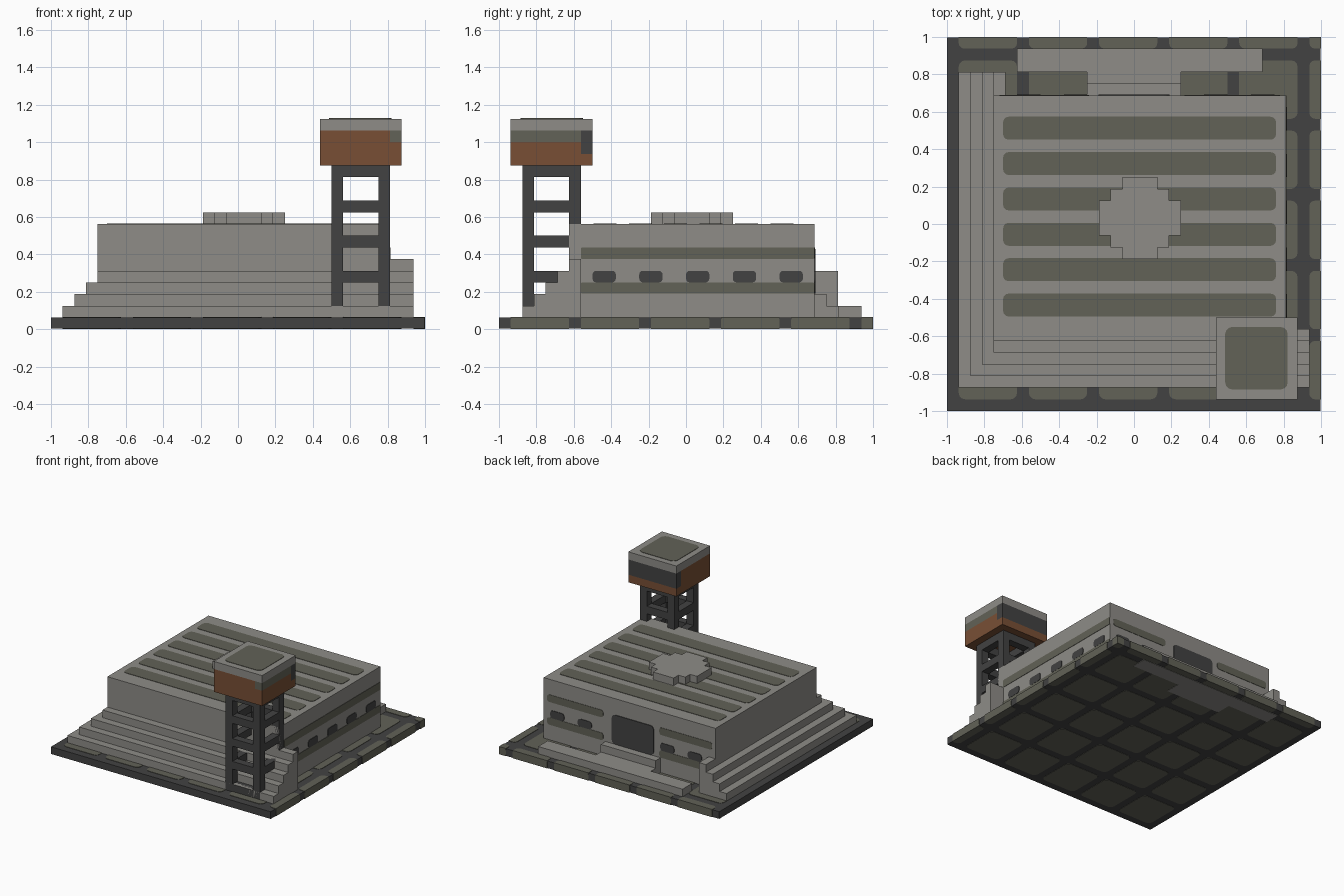
import bpy, bmesh, math

if "Cube" in bpy.data.objects:
    bpy.data.objects.remove(bpy.data.objects["Cube"], do_unlink=True)


def material(name, rgb):
    lin = [((c / 255 + 0.055) / 1.055) ** 2.4 for c in rgb] + [1]
    m = bpy.data.materials.new(name)
    m.use_nodes = True
    m.diffuse_color = lin
    m.node_tree.nodes["Principled BSDF"].inputs["Base Color"].default_value = lin
    return m


STONE = material("stone grey", (142, 140, 135))
MOSS = material("moss green grey", (98, 98, 87))
DARK = material("dark grey", (66, 66, 66))
BROWN = material("rust brown", (120, 79, 53))
U = 0.0625   # building module
T = 0.003    # half thickness of inlaid plates


def finish(name, bm, mat):
    bmesh.ops.recalc_face_normals(bm, faces=bm.faces)
    me = bpy.data.meshes.new(name)
    bm.to_mesh(me)
    bm.free()
    me.materials.append(mat)
    ob = bpy.data.objects.new(name, me)
    bpy.context.collection.objects.link(ob)
    return ob


def boxes(name, mat, *spans):
    """One object from boxes given as (x0, x1, y0, y1, z0, z1)."""
    bm = bmesh.new()
    for x0, x1, y0, y1, z0, z1 in spans:
        for v in bmesh.ops.create_cube(bm, size=1)["verts"]:
            v.co = (x0 if v.co.x < 0 else x1, y0 if v.co.y < 0 else y1,
                    z0 if v.co.z < 0 else z1)
    return finish(name, bm, mat)


def plates(name, mat, axis, pos, rects, r=0.025):
    """Thin rounded plates across an axis; corners on the site edge stay square."""
    bm = bmesh.new()
    for u0, u1, v0, v1 in rects:
        pts = []
        for k, (u, v, su, sv) in enumerate([(u1, v1, -1, -1), (u0, v1, 1, -1),
                                            (u0, v0, 1, 1), (u1, v0, -1, 1)]):
            rad = 0 if max(u, v) > 0.99 else min(r, (u1 - u0) / 2.1, (v1 - v0) / 2.1)
            for i in range(4 if rad else 1):
                a = math.pi / 2 * (k + i / 3)
                pts.append((u + rad * (su + math.cos(a)), v + rad * (sv + math.sin(a))))
        loops = []
        for d in (pos - T, pos + T):
            co = {"x": lambda u, v: (d, u, v), "y": lambda u, v: (u, d, v),
                  "z": lambda u, v: (u, v, d)}[axis]
            loops.append([bm.verts.new(co(u, v)) for u, v in pts])
        bm.faces.new(loops[0])
        bm.faces.new(loops[1])
        n = len(pts)
        for i in range(n):
            j = (i + 1) % n
            bm.faces.new((loops[0][i], loops[0][j], loops[1][j], loops[1][i]))
    return finish(name, bm, mat)


# Paved ground: dark slab with a grid of mossy tiles above, below and on two edges
E = 1 - T
boxes("ground_slab", DARK, (-1, E, -1, E, 0.004, U))
spans = [(-0.9375 + 0.375 * i, min(-0.625 + 0.375 * i, 1)) for i in range(6)]
grid = [a + b for a in spans for b in spans]
plates("paving_tiles", MOSS, "z", U, grid, 0.035)
plates("underside_tiles", MOSS, "z", 0.005, grid, 0.035)
edge = [s + (0.004, U) for s in spans]
plates("edge_tiles_right", MOSS, "x", E, edge, 0.012)
plates("edge_tiles_back", MOSS, "y", E, edge, 0.012)

# Main hall
boxes("hall", STONE, (-0.75, 0.8125, -0.625, 0.6875, U, 0.5625))

# Stepped terraces wrapping the front and one side
for i in range(4):
    x0, y0, z1 = -0.9375 + U * i, -0.875 + U * i, 0.125 + U * i
    boxes(f"terrace_step_{i + 1}", STONE,
          (x0, 0.9375, y0, -0.5625, U, z1),
          (x0, -0.6875, y0, 0.8125, U, z1))
boxes("terrace_end_step", STONE, (0.75, 0.9375, -0.625, -0.5625, U, 0.375))

# Entrance landing and steps at the back
boxes("entrance_landing", STONE, (-0.625, 0.6875, 0.8125, 0.9375, 0, 0.125))
boxes("entrance_steps", STONE,
      (-0.25, 0.25, 0.6875, 0.8125, 0, 0.125),
      (-0.25, 0.25, 0.6875, 0.75, 0, 0.1875))

# Roof stripes and raised round emblem
plates("roof_stripes", MOSS, "z", 0.5625,
       [(-0.70, 0.76, y, y + 0.123) for y in [-0.495 + 0.1875 * 0.998 * i + 0.002 * i
                                             for i in range(6)]], 0.03)
c = 0.03125
boxes("roof_disc", STONE, *[(c - a, c + a, c - b, c + b, 0.5625, 0.625)
                            for a, b in ((0.21875, 0.09375), (0.15625, 0.15625),
                                         (0.09375, 0.21875))])

# Wall bands, windows and doorway
plates("side_bands", MOSS, "x", 0.8125,
       [(-0.5625, 0.6875, 0.19, 0.25), (-0.5625, 0.6875, 0.375, 0.4375)], 0.01)
plates("side_windows", DARK, "x", 0.8125 + T / 2,
       [(-0.5 + 0.25 * i, -0.375 + 0.25 * i, 0.25, 0.3125) for i in range(5)], 0.02)
plates("back_bands", MOSS, "y", 0.6875,
       [(x0, x1, z, z + 0.06) for x0, x1 in ((-0.72, -0.24), (0.27, 0.78))
        for z in (0.19, 0.377)], 0.02)
plates("back_windows", DARK, "y", 0.6875 + T / 2,
       [(x, x + 0.125, 0.25, 0.3125) for x in (-0.625, -0.375, 0.375, 0.625)], 0.02)
plates("doorway", DARK, "y", 0.6875 + T, [(-0.19, 0.19, 0.19, 0.43)], 0.03)

# Watchtower legs and ladder-like cross bars
x0, x1, y0, y1 = 0.5, 0.8125, -0.875, -0.5625
boxes("tower_legs", DARK, *[(x, x + U, y, y + U, U, 0.875)
                            for x in (x0, x1 - U) for y in (y0, y1 - U)])
bars = []
for z in (U, 0.25, 0.4375, 0.625, 0.8125):
    bars += [(x0 + U, x1 - U, y, y + U, z, z + U) for y in (y0, y1 - U)]
    bars += [(x, x + U, y0 + U, y1 - U, z, z + U) for x in (x0, x1 - U)]
boxes("tower_cross_bars", DARK, *bars)

# Watchtower cabin
boxes("cabin_walls", BROWN,
      (0.4375, 0.875, -0.9375, -0.5, 0.875, 0.9375),
      (0.4375, 0.875, -0.9375, -0.5625, 0.9375, 1.0),
      (0.4375, 0.8125, -0.9375, -0.5625, 1.0, 1.0625))
boxes("cabin_back_window", DARK, (0.4375, 0.875, -0.5625, -0.5, 0.9375, 1.0625))
boxes("cabin_side_trim", MOSS, (0.8125, 0.875, -0.9375, -0.5625, 1.0, 1.0625))
boxes("cabin_roof", STONE, (0.4375, 0.875, -0.9375, -0.5, 1.0625, 1.125))
plates("cabin_roof_panel", MOSS, "z", 1.125, [(0.487, 0.822, -0.885, -0.55)], 0.04)
